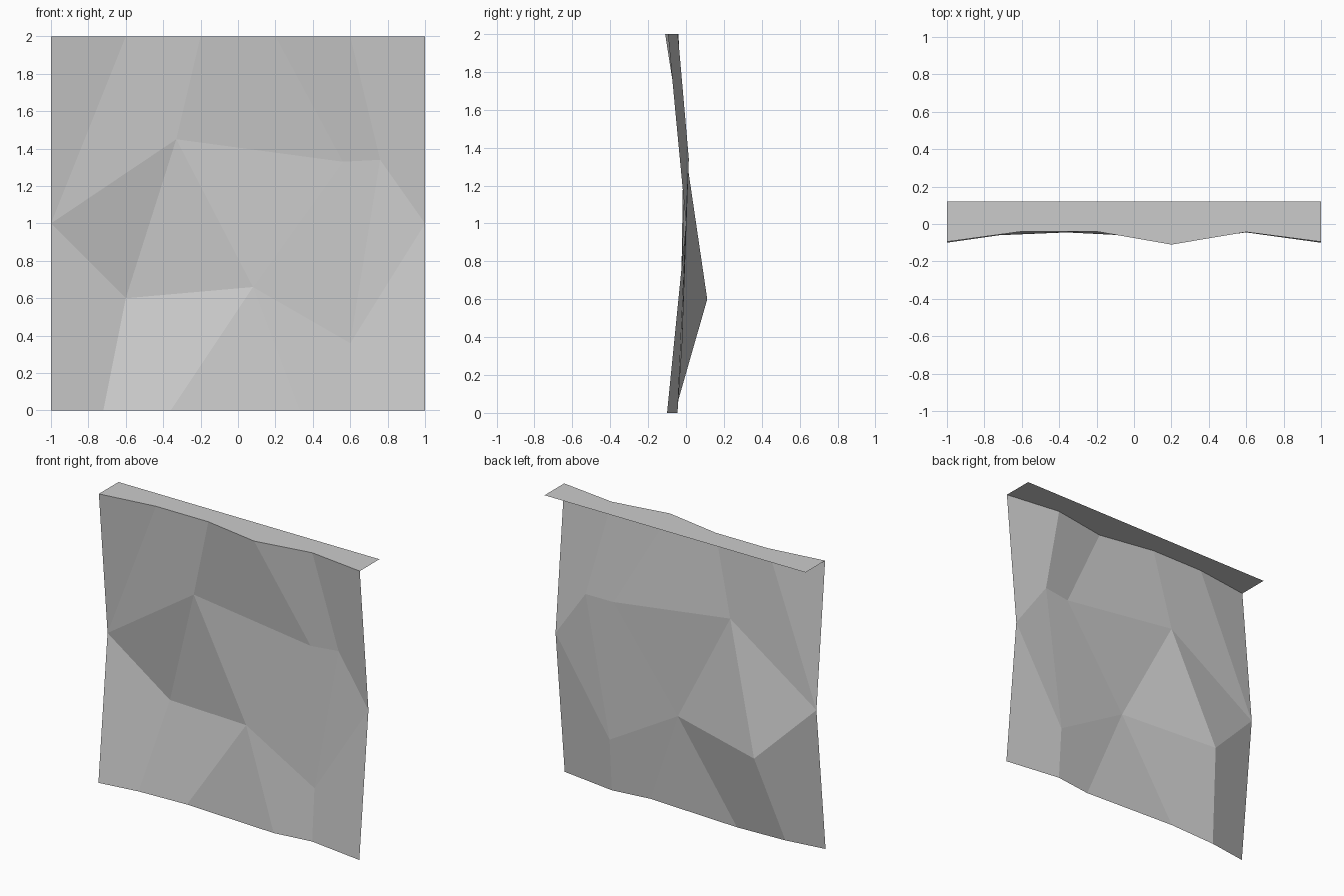
import bpy
import bmesh

cube = bpy.data.objects.get("Cube")
if cube:
    bpy.data.objects.remove(cube, do_unlink=True)

stone = bpy.data.materials.new("light grey")
stone.use_nodes = True
stone.diffuse_color = (0.6, 0.6, 0.6, 1)
stone.node_tree.nodes["Principled BSDF"].inputs["Base Color"].default_value = (0.6, 0.6, 0.6, 1)


def build(name, points, faces):
    """Make a flat-shaded sheet from named points and faces given as point names."""
    bm = bmesh.new()
    verts = {key: bm.verts.new(co) for key, co in points.items()}
    for face in faces:
        bm.faces.new([verts[key] for key in face.split()])
    mesh = bpy.data.meshes.new(name)
    bm.to_mesh(mesh)
    bm.free()
    mesh.materials.append(stone)
    obj = bpy.data.objects.new(name, mesh)
    bpy.context.collection.objects.link(obj)
    return obj


# Top and bottom outlines as (x, y)
top = [(-1, -0.095), (-0.6, -0.04), (-0.2, -0.04), (0.2, -0.11), (0.6, -0.043), (1, -0.095)]
bottom = [(-1, -0.1), (-0.72, -0.06), (-0.36, -0.045), (0.33, -0.08), (0.6, -0.045), (1, -0.1)]

# Facet corners between the outlines
points = {
    "right": (-1, 0, 1),
    "left": (1, 0, 1),
    "peak": (-0.33, -0.013, 1.45),
    "ridge": (0.56, -0.005, 1.33),
    "notch": (0.76, 0.015, 1.34),
    "middle": (0.08, -0.025, 0.66),
    "hollow": (-0.6, 0.112, 0.6),
    "low": (0.6, -0.02, 0.36),
}
points.update({f"t{i}": (x, y, 2) for i, (x, y) in enumerate(top)})
points.update({f"b{i}": (x, y, 0) for i, (x, y) in enumerate(bottom)})

# Rough faceted wall, all faces turned to the front
build("wall", points, [
    "right t1 t0",
    "right peak t2 t1",
    "peak ridge t3 t2",
    "ridge notch t4 t3",
    "notch left t5 t4",
    "right hollow peak",
    "hollow middle peak",
    "peak middle ridge",
    "middle low notch ridge",
    "low left notch",
    "b0 b1 hollow right",
    "b1 b2 middle hollow",
    "b2 b3 middle",
    "b3 b4 low middle",
    "b4 b5 left low",
])

# Flat ledge running back from the top of the wall
ledge = {f"t{i}": (x, y, 2) for i, (x, y) in enumerate(top)}
ledge.update({f"k{i}": (x, 0.12, 2) for i, (x, y) in enumerate(top)})
build("top_ledge", ledge, [f"t{i} t{i + 1} k{i + 1} k{i}" for i in range(len(top) - 1)])
